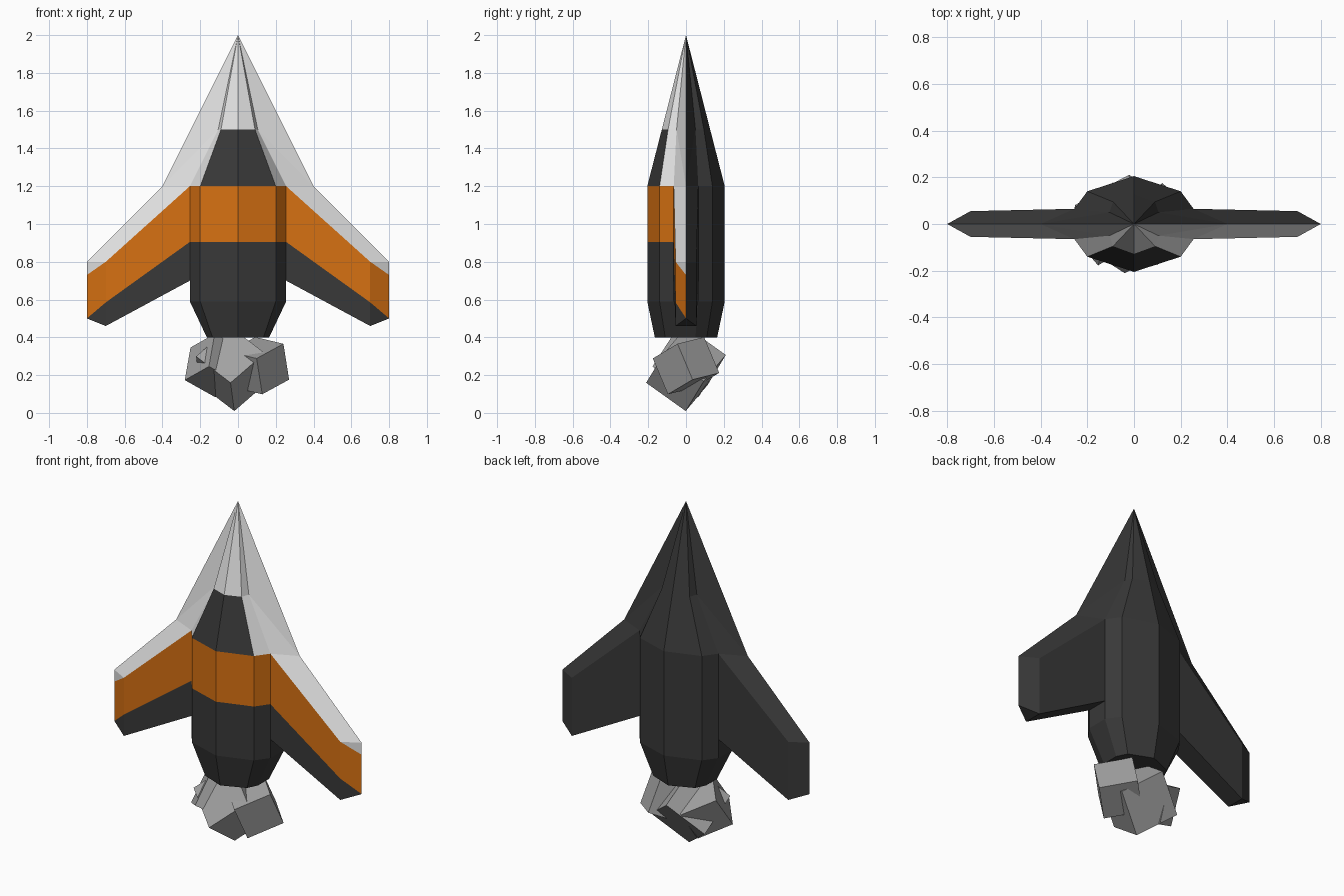
import bpy, bmesh
from mathutils import Vector, Matrix

if "Cube" in bpy.data.objects:
    bpy.data.objects.remove(bpy.data.objects["Cube"])


def material(name, rgb):
    m = bpy.data.materials.new(name)
    m.diffuse_color = (*rgb, 1)
    m.use_nodes = True
    m.node_tree.nodes["Principled BSDF"].inputs["Base Color"].default_value = m.diffuse_color
    return m


DARK, WHITE, ORANGE = 0, 1, 2
hull_mats = [material("charcoal", (0.04, 0.04, 0.04)),
             material("off white", (0.75, 0.75, 0.75)),
             material("orange", (0.68, 0.165, 0.006))]
rock_mat = material("grey", (0.36, 0.36, 0.36))

# One quarter of the hull (right, front): rings of centre, ridge and side points
P = {"tip": (0, 0, 2)}
rings = {
    "nose": (1.5, 0.128, (0.09, 0.095), (0.105, 0.05)),
    "top": (1.2, 0.205, (0.2, 0.14), (0.255, 0.065)),
    "band": (0.905, 0.205, (0.2, 0.14), (0.255, 0.065)),
    "root": (0.7, 0.205, (0.2, 0.14), (0.255, 0.065)),
    "low": (0.59, 0.205, (0.2, 0.14), (0.255, 0.065)),
    "end": (0.4, 0.165, (0.135, 0.11), (0.165, 0.05)),
}
for name, (z, depth, ridge, side) in rings.items():
    P[name + "_c"] = (0, -depth, z)
    P[name + "_r"] = (ridge[0], -ridge[1], z)
    P[name + "_s"] = (side[0], -side[1], z)
    P[name + "_m"] = (side[0], 0, z)
P["end_o"] = (0, 0, 0.4)

# Wing points: leading edge, outer rib and wing tip
P.update({
    "lead": (0.4, 0, 1.2), "corner": (0.8, 0, 0.8),
    "tip_hi": (0.8, 0, 0.73), "tip_lo": (0.8, 0, 0.5),
    "rib_hi": (0.7, -0.055, 0.8), "rib_mid": (0.7, -0.055, 0.585),
    "rib_lo": (0.7, -0.055, 0.46), "rib_m": (0.7, 0, 0.46),
})

faces = [
    # nose cone
    ("tip nose_c nose_r", WHITE), ("tip nose_r nose_s", WHITE),
    ("tip nose_s lead", WHITE), ("nose_s top_s lead", WHITE),
    # canopy and cheek
    ("nose_c top_c top_r nose_r", DARK), ("nose_r top_r top_s nose_s", WHITE),
    # wing: leading edge, band, trailing part
    ("top_s rib_hi corner lead", WHITE), ("rib_hi tip_hi corner", WHITE),
    ("top_s band_s rib_mid rib_hi", ORANGE),
    ("rib_hi rib_mid tip_lo tip_hi", ORANGE),
    ("band_s root_s rib_lo rib_mid", DARK), ("rib_mid rib_lo tip_lo", DARK),
    ("root_s root_m rib_m rib_lo", DARK), ("rib_lo rib_m tip_lo", DARK),
    # tail side and end cap
    ("root_s low_s low_m root_m", DARK), ("low_s end_s end_m low_m", DARK),
    ("end_c end_o end_m end_s end_r", DARK),
]
# fuselage panels
for a, b, col in (("top", "band", ORANGE), ("band", "root", DARK),
                  ("root", "low", DARK), ("low", "end", DARK)):
    for u, v in ("cr", "rs"):
        faces.append((f"{a}_{u} {b}_{u} {b}_{v} {a}_{v}", col))

# Mirror the quarter to all four sides; the back is entirely dark
bm = bmesh.new()
for sx in (1, -1):
    for sy in (1, -1):
        for names, col in faces:
            pts = [Vector(P[n]) for n in names.split()]
            vs = [bm.verts.new((p.x * sx, p.y * sy, p.z)) for p in pts]
            if sx * sy < 0:
                vs.reverse()
            bm.faces.new(vs).material_index = col if sy > 0 else DARK
bmesh.ops.remove_doubles(bm, verts=bm.verts, dist=1e-4)
bmesh.ops.recalc_face_normals(bm, faces=bm.faces)
mesh = bpy.data.meshes.new("hull")
bm.to_mesh(mesh)
bm.free()
for m in hull_mats:
    mesh.materials.append(m)
bpy.context.collection.objects.link(bpy.data.objects.new("hull", mesh))


# Exhaust puffs: tumbled cubes, oriented by two edge directions
def puff(name, centre, size, u, v):
    u = Vector(u).normalized()
    v = Vector(v)
    v = (v - u * v.dot(u)).normalized()
    rot = Matrix((u, v, u.cross(v))).transposed().to_4x4()
    bm = bmesh.new()
    bmesh.ops.create_cube(bm, size=size, matrix=Matrix.Translation(centre) @ rot)
    me = bpy.data.meshes.new(name)
    bm.to_mesh(me)
    bm.free()
    me.materials.append(rock_mat)
    bpy.context.collection.objects.link(bpy.data.objects.new(name, me))


puff("exhaust_puff_middle", (-0.03, 0, 0.233), 0.258,
     (-0.02, -0.21, 0.15), (-0.18, 0.116, 0.138))
puff("exhaust_puff_right", (0.11, 0, 0.25), 0.208,
     (0.03, 0.08, -0.19), (-0.148, 0.143, 0.03))
puff("exhaust_puff_left", (-0.122, 0, 0.251), 0.208,
     (-0.03, -0.11, -0.17), (0.16, 0.09, -0.10))
